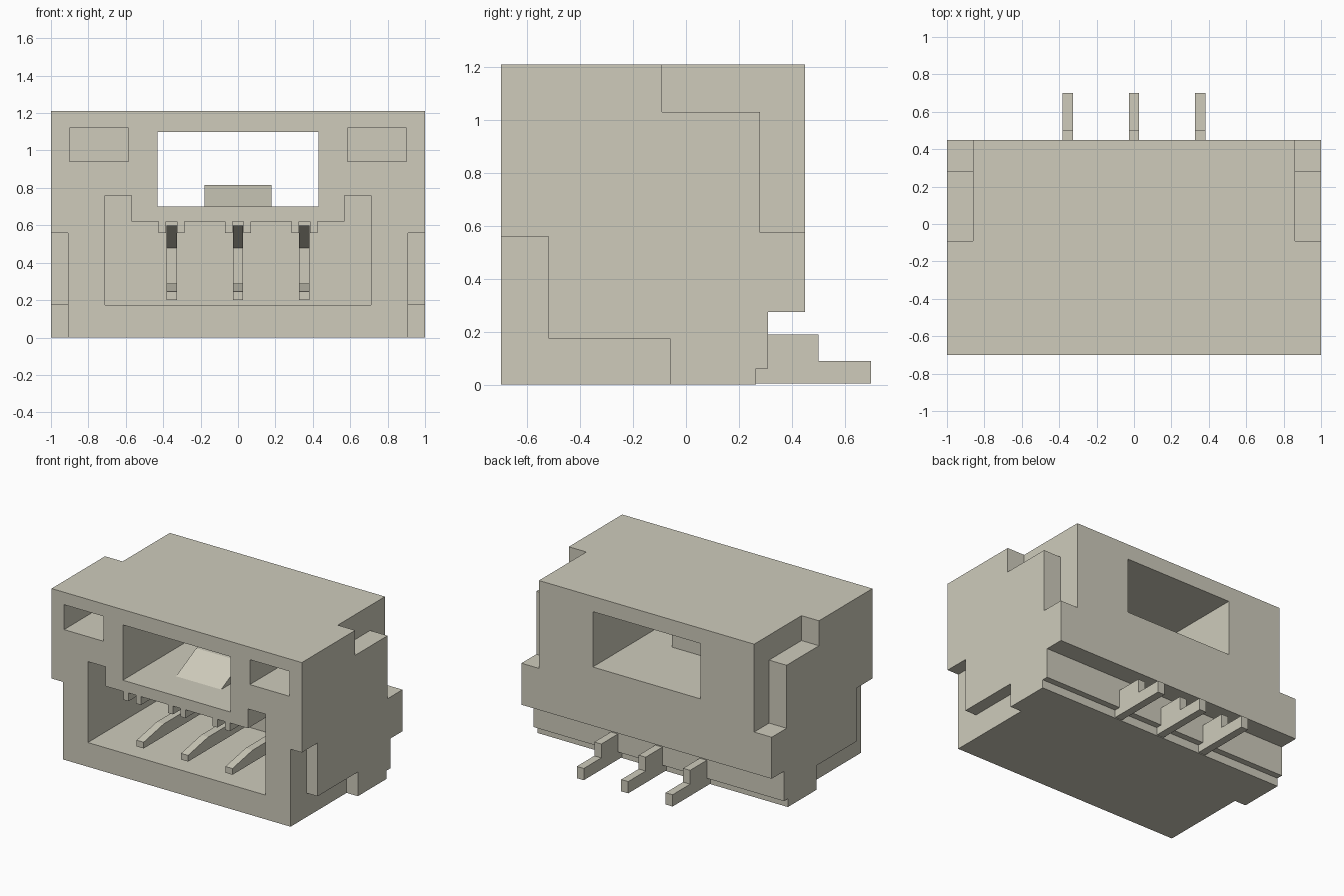
import bpy, bmesh
from mathutils import Vector

if "Cube" in bpy.data.objects:
    bpy.data.objects.remove(bpy.data.objects["Cube"], do_unlink=True)

mat = bpy.data.materials.new("warm_ivory")
mat.use_nodes = True
COLOUR = (0.62, 0.60, 0.50, 1)
mat.diffuse_color = COLOUR
mat.node_tree.nodes["Principled BSDF"].inputs["Base Color"].default_value = COLOUR


def prism(name, points, extrude):
    """Extrude a flat polygon along a vector."""
    bm = bmesh.new()
    face = bm.faces.new([bm.verts.new(p) for p in points])
    out = bmesh.ops.extrude_face_region(bm, geom=[face])
    moved = [g for g in out["geom"] if isinstance(g, bmesh.types.BMVert)]
    bmesh.ops.translate(bm, verts=moved, vec=Vector(extrude))
    bmesh.ops.recalc_face_normals(bm, faces=bm.faces)
    mesh = bpy.data.meshes.new(name)
    bm.to_mesh(mesh)
    bm.free()
    mesh.materials.append(mat)
    obj = bpy.data.objects.new(name, mesh)
    bpy.context.collection.objects.link(obj)
    return obj


def box(name, x, y, z):
    corners = [(x[0], y[0], z[0]), (x[1], y[0], z[0]),
               (x[1], y[0], z[1]), (x[0], y[0], z[1])]
    return prism(name, corners, (0, y[1] - y[0], 0))


def side_profile(name, x0, x1, yz):
    return prism(name, [(x0, y, z) for y, z in yz], (x1 - x0, 0, 0))


def cut(target, cutter):
    mod = target.modifiers.new("cut", "BOOLEAN")
    mod.operation, mod.solver, mod.object = "DIFFERENCE", "EXACT", cutter
    bpy.context.view_layer.objects.active = target
    bpy.ops.object.modifier_apply(modifier=mod.name)
    bpy.data.objects.remove(cutter, do_unlink=True)


FRONT, BACK, TOP, OUT = -0.70, 0.45, 1.21, 1.2
CAVITY_BACK = 0.10
PIN_X = (-0.355, 0, 0.355)

# Housing with its stepped lower back edge
housing = side_profile("housing", -1, 1, [
    (FRONT, 0), (0.265, 0), (0.265, 0.06), (0.31, 0.06), (0.31, 0.275),
    (BACK, 0.275), (BACK, TOP), (FRONT, TOP)])

# Plug cavity with raised corners
half = [(0.71, 0.175), (0.71, 0.76), (0.57, 0.76), (0.57, 0.62)]
outline = half + [(-x, z) for x, z in reversed(half)]
cut(housing, prism("cavity_cutter", [(x, -1, z) for x, z in outline],
                   (0, 1 + CAVITY_BACK, 0)))

# Latch window through the whole depth
cut(housing, box("window_cutter", (-0.43, 0.43), (-1, 1), (0.70, 1.10)))

# Mirrored pockets, side steps and corner notches
for s in (-1, 1):
    cut(housing, box("pocket_cutter", (s * 0.585, s * 0.90), (-1, -0.2), (0.94, 1.12)))
    cut(housing, side_profile("lower_step_cutter", s * 0.91, s * OUT, [
        (-1, -1), (-0.06, -1), (-0.06, 0.175), (-0.52, 0.175),
        (-0.52, 0.56), (-1, 0.56)]))
    cut(housing, side_profile("corner_cutter", s * 0.86, s * OUT, [
        (1, 0.575), (1, 2), (-0.09, 2), (-0.09, 1.03), (0.28, 1.03), (0.28, 0.575)]))

# Latch ramp on the window floor
side_profile("latch_ramp", -0.18, 0.18, [
    (-0.45, 0.70), (-0.22, 0.815), (-0.10, 0.815), (-0.10, 0.70)])

# Forked contact pins with stepped solder tails, and guide ribs beside them
PIN = [(-0.61, 0.20), (0.15, 0.20), (0.15, 0.005), (0.70, 0.005), (0.70, 0.09),
       (0.50, 0.09), (0.50, 0.19), (0.20, 0.19), (0.20, 0.60), (-0.50, 0.60),
       (0.05, 0.48), (0.05, 0.29), (-0.38, 0.29), (-0.61, 0.245)]
for i, x in enumerate(PIN_X, 1):
    side_profile(f"contact_pin_{i}", x - 0.028, x + 0.028, PIN)
    for s in (-1, 1):
        box(f"guide_rib_{i}", (x + s * 0.03, x + s * 0.07),
            (FRONT, CAVITY_BACK), (0.56, 0.62))
